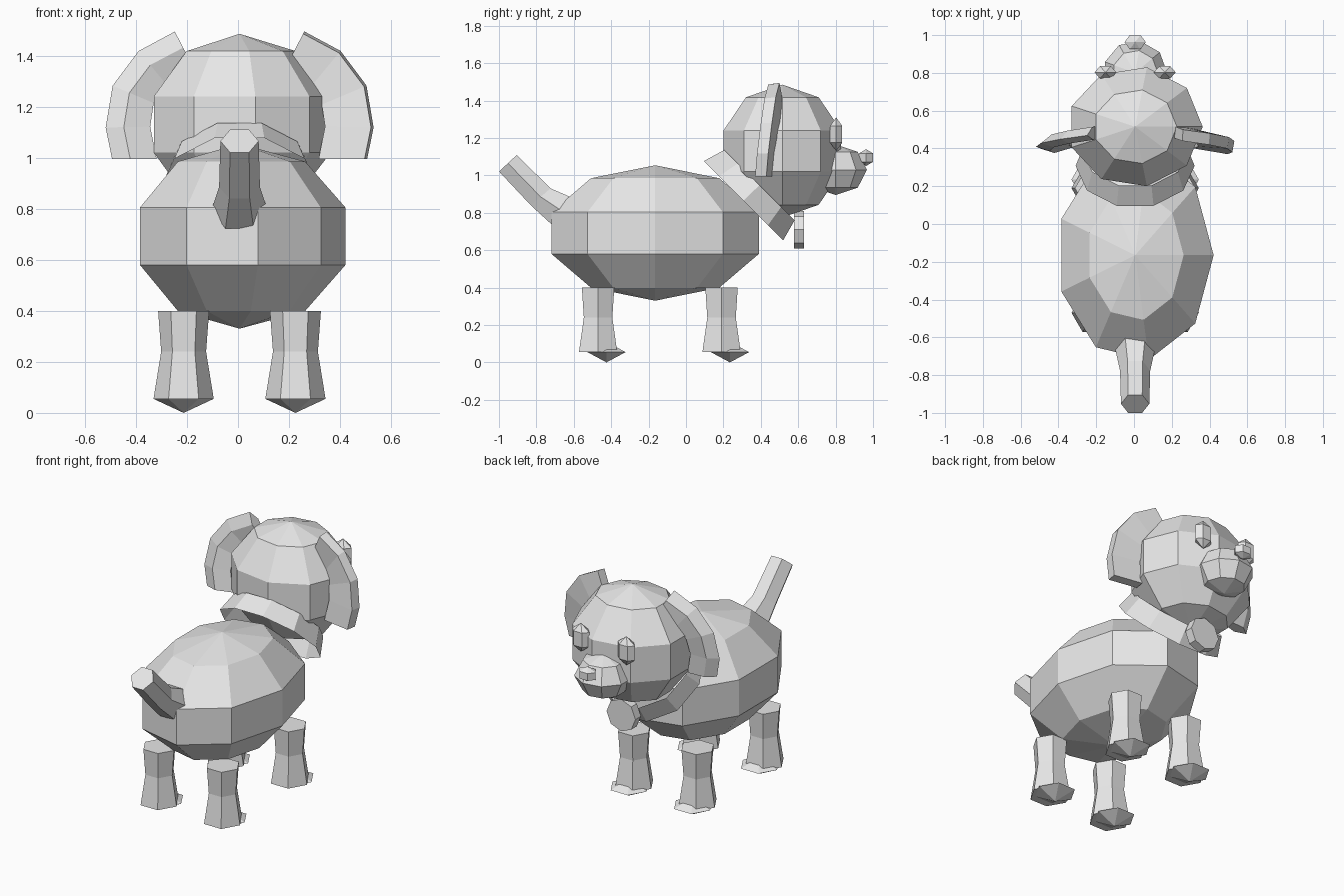
import bpy, bmesh
from math import sin, cos, pi, radians
from mathutils import Vector

old = bpy.data.objects.get("Cube")
if old:
    bpy.data.objects.remove(old, do_unlink=True)

grey = bpy.data.materials.new("light_grey")
grey.use_nodes = True
grey.diffuse_color = (0.8, 0.8, 0.8, 1)
grey.node_tree.nodes["Principled BSDF"].inputs["Base Color"].default_value = (0.8, 0.8, 0.8, 1)

CX = 0.006  # middle line of the body
X, Y, Z = Vector((1, 0, 0)), Vector((0, 1, 0)), Vector((0, 0, 1))


def finish(name, bm):
    bmesh.ops.recalc_face_normals(bm, faces=bm.faces)
    mesh = bpy.data.meshes.new(name)
    bm.to_mesh(mesh)
    bm.free()
    mesh.materials.append(grey)
    obj = bpy.data.objects.new(name, mesh)
    bpy.context.collection.objects.link(obj)
    return obj


def polygon(centre, u, v, sides, phase=0.0):
    """Ring of points around a centre, spanned by the vectors u and v."""
    angles = [phase + 2 * pi * i / sides for i in range(sides)]
    return [Vector(centre) + u * cos(a) + v * sin(a) for a in angles]


def loft(name, rings, caps=True):
    """Flat-faced skin through rings of points; a one-point ring is a tip."""
    bm = bmesh.new()
    loops = [[bm.verts.new(p) for p in ring] for ring in rings]
    for a, b in zip(loops, loops[1:]):
        n = max(len(a), len(b))
        for i in range(n):
            j = (i + 1) % n
            corners = [a[i % len(a)], a[j % len(a)], b[j % len(b)], b[i % len(b)]]
            bm.faces.new(list(dict.fromkeys(corners)))
    if caps:
        for ring in (loops[0], loops[-1]):
            if len(ring) > 2:
                bm.faces.new(ring)
    return finish(name, bm)


def ball(name, centre, radii, sides, bands):
    """Low-poly ellipsoid with a corner on the +x side."""
    c = Vector(centre)
    rx, ry, rz = radii
    rings = [[c - Z * rz]]
    for k in range(1, bands):
        t = pi * k / bands
        rings.append(polygon(c - Z * rz * cos(t), X * rx * sin(t), Y * ry * sin(t), sides))
    rings.append([c + Z * rz])
    return loft(name, rings)


# Body, head and muzzle
ball("body", (CX, -0.165, 0.692), (0.437, 0.592, 0.362), 9, 5)
ball("head", (CX, 0.515, 1.13), (0.376, 0.336, 0.355), 9, 5)
ball("muzzle", (CX, 0.80, 1.03), (0.17, 0.17, 0.135), 9, 4)
ball("nose", (CX, 0.963, 1.095), (0.065, 0.05, 0.045), 6, 3)

# Parts on both sides
for side, label in ((1, "left"), (-1, "right")):
    ball(label + "_eye", (CX + side * 0.157, 0.803, 1.22), (0.067, 0.043, 0.09), 6, 3)

    # Legs with a waist, each over a pointed foot
    for y, place in ((0.19, "front"), (-0.47, "back")):
        x = CX + side * 0.219
        rings = [polygon((x, y, z), X * r, Y * r, 6)
                 for z, r in ((0.055, 0.118), (0.24, 0.088), (0.40, 0.1))]
        loft(f"{label}_{place}_leg", rings)
        ball(f"{label}_{place}_foot", (x, y + 0.045, 0.055), (0.118, 0.118, 0.055), 6, 2)

    # Curved ears hanging from the top of the head
    path = [Vector(p) for p in ((0.21, 0.485, 1.41), (0.335, 0.465, 1.345),
                                (0.41, 0.445, 1.245), (0.43, 0.425, 1.12),
                                (0.405, 0.415, 0.995))]
    rings = []
    for i, p in enumerate(path):
        tangent = path[min(i + 1, 4)] - path[max(i - 1, 0)]
        if i == 4:
            tangent = -Z
        out = Vector((-tangent.z, 0, tangent.x)).normalized()
        centre = Vector((CX + side * p.x, p.y, p.z))
        u = Vector((side * out.x, -0.17, out.z)) * 0.09
        v = Vector((side * out.x * 0.17, 1, out.z * 0.17)) * 0.03
        if side > 0:
            rings.append([centre + u + v, centre + u - v, centre - u - v, centre - u + v])
        else:
            rings.append(polygon(centre, u * 1.05, v * 1.2, 5))
    loft(label + "_ear", rings)

# Tail bending upward at the back
rings = []
for y, z, r, slope in ((-0.64, 0.795, 0.11, 50), (-0.777, 0.885, 0.08, 41), (-0.952, 1.065, 0.075, 43)):
    up = Y * cos(radians(slope)) + Z * sin(radians(slope))
    rings.append(polygon((CX, y, z), X * r, up * r, 6))
loft("tail", rings)

# Tilted open collar with a round tag
slant = (Y - Z).normalized()
rear = polygon((CX, 0.308, 0.865), X * 0.315, slant * 0.315, 10)
fore = polygon((CX, 0.392, 0.947), X * 0.28, slant * 0.28, 10)
loft("collar", [rear, fore], caps=False)
loft("collar_tag", [polygon((CX, y, 0.71), X * 0.1, Z * 0.1, 8) for y in (0.578, 0.632)])
